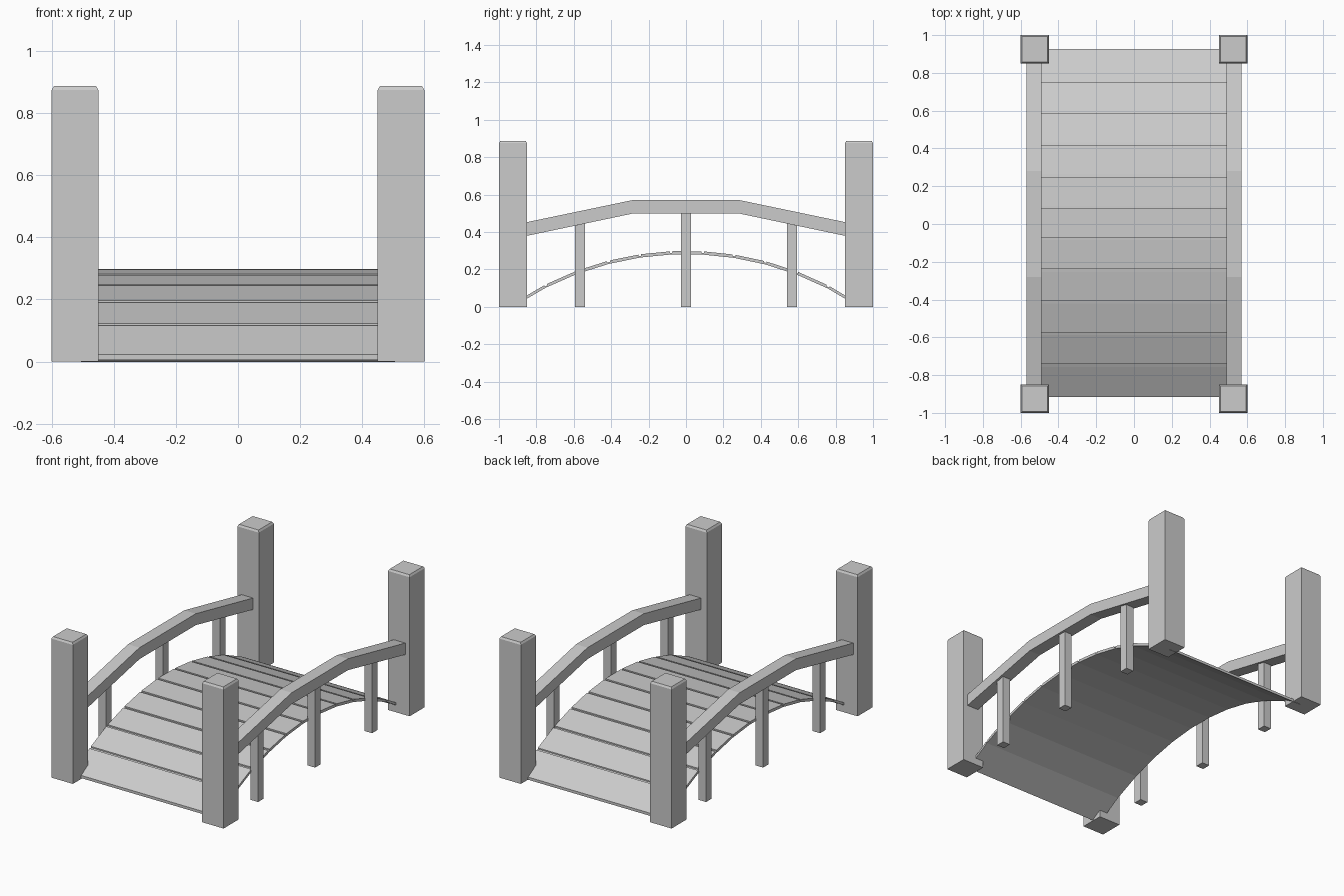
import bpy, bmesh, math

if "Cube" in bpy.data.objects:
    bpy.data.objects.remove(bpy.data.objects["Cube"])

def extrude_x(name, profile, x0, x1):
    """Solid made from a (y, z) profile swept along x."""
    bm = bmesh.new()
    a = [bm.verts.new((x0, y, z)) for y, z in profile]
    b = [bm.verts.new((x1, y, z)) for y, z in profile]
    n = len(profile)
    bm.faces.new(a)
    bm.faces.new(b[::-1])
    for i in range(n):
        j = (i + 1) % n
        bm.faces.new((a[i], b[i], b[j], a[j]))
    bmesh.ops.recalc_face_normals(bm, faces=bm.faces)
    me = bpy.data.meshes.new(name)
    bm.to_mesh(me)
    bm.free()
    ob = bpy.data.objects.new(name, me)
    bpy.context.collection.objects.link(ob)
    return ob

def post(name, cx, cy):
    """Square post with a small chamfered cap."""
    bm = bmesh.new()
    rings = [(0.075, 0), (0.075, 0.875), (0.068, 0.887)]
    loops = [[bm.verts.new((cx + sx * h, cy + sy * h, z))
              for sx, sy in ((-1, -1), (1, -1), (1, 1), (-1, 1))] for h, z in rings]
    for lo, hi in zip(loops, loops[1:]):
        for i in range(4):
            j = (i + 1) % 4
            bm.faces.new((lo[i], lo[j], hi[j], hi[i]))
    bm.faces.new(loops[0][::-1])
    bm.faces.new(loops[-1])
    me = bpy.data.meshes.new(name)
    bm.to_mesh(me)
    bm.free()
    bpy.context.collection.objects.link(bpy.data.objects.new(name, me))

# arched deck: eleven flat planks separated by shallow grooves, smooth underside
RADIUS, CROWN, PLANKS = 1.656, 0.299, 11
Y0, Y1, GAP = -0.917, 0.927, 0.007
pitch = (Y1 - Y0) / PLANKS

def arch(y, depth=0.0):
    return CROWN - RADIUS + math.sqrt(RADIUS ** 2 - y ** 2) - depth

top = []
for i in range(PLANKS):
    a, b = Y0 + i * pitch, Y0 + (i + 1) * pitch
    a2 = a + GAP if i else a
    b2 = b - GAP if i < PLANKS - 1 else b
    if i:
        top.append((a2, arch(a2, 0.008)))
    top += [(a2, arch(a2)), (b2, arch(b2))]
    if i < PLANKS - 1:
        top.append((b2, arch(b2, 0.008)))
under = [(Y0 + i * pitch, arch(Y0 + i * pitch, 0.017)) for i in range(PLANKS, -1, -1)]
extrude_x("deck", top + under, -0.505, 0.505)

rail = [(-0.85, 0.38), (-0.28, 0.50), (0.28, 0.50), (0.85, 0.38),
        (0.85, 0.453), (0.28, 0.572), (-0.28, 0.572), (-0.85, 0.453)]

for s, side in ((-1, "left"), (1, "right")):
    # corner posts
    for t, end in ((-1, "front"), (1, "back")):
        post(f"{end}_{side}_post", s * 0.525, t * 0.925)
    # bent handrail
    extrude_x(f"{side}_handrail", rail, s * 0.53 - 0.04, s * 0.53 + 0.04)
    # balusters up to the underside of the rail
    for t, label, h0, h1 in ((-0.567, "front", 0.433, 0.447), (0, "middle", 0.502, 0.502),
                             (0.567, "back", 0.447, 0.433)):
        extrude_x(f"{side}_{label}_baluster",
                  [(t - 0.027, 0), (t + 0.027, 0), (t + 0.027, h1), (t - 0.027, h0)],
                  s * 0.53 - 0.026, s * 0.53 + 0.026)
